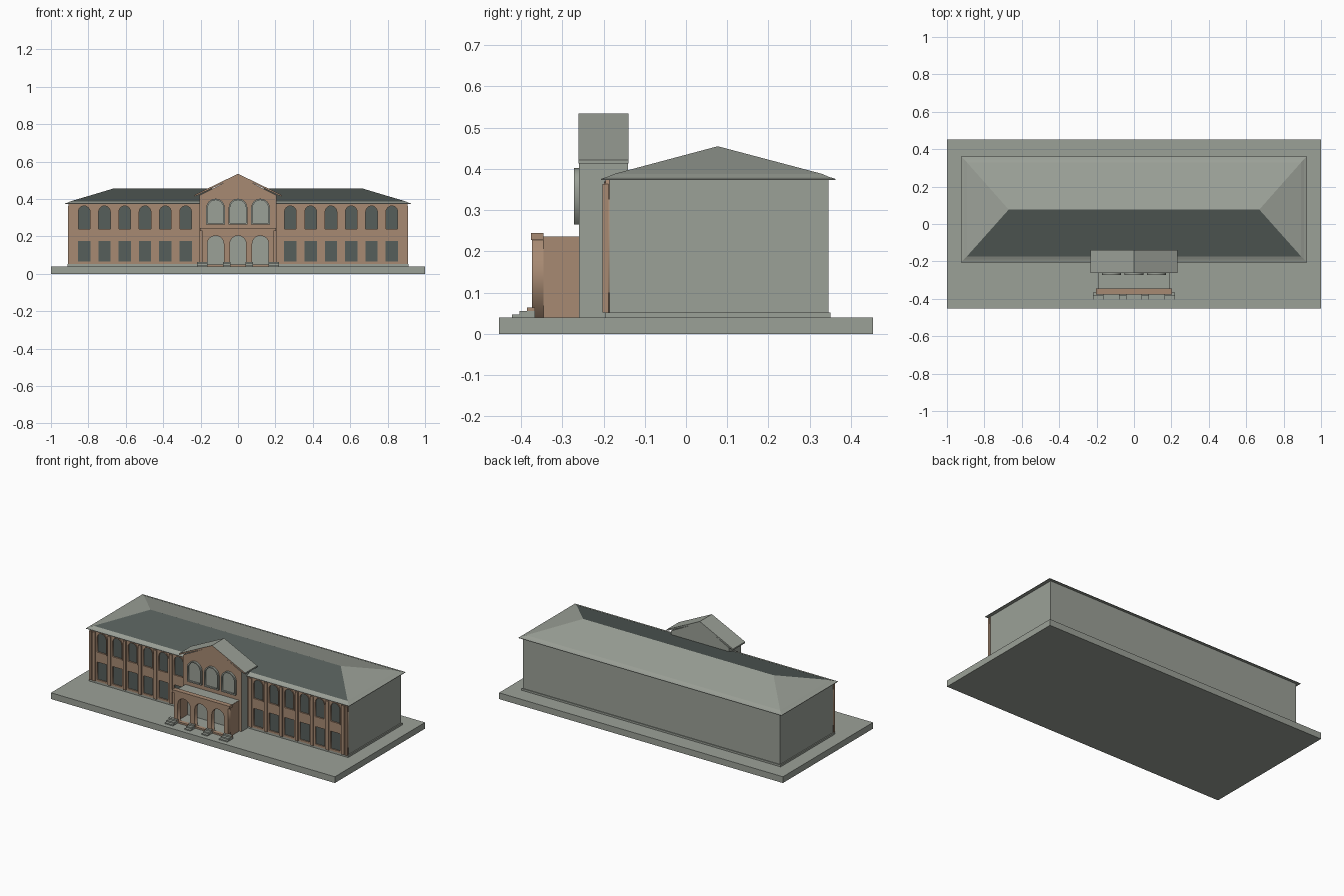
import bpy, bmesh, math
from mathutils import Matrix

if "Cube" in bpy.data.objects:
    bpy.data.objects.remove(bpy.data.objects["Cube"])


def material(name, rgb):
    m = bpy.data.materials.new(name)
    m.diffuse_color = (*rgb, 1)
    m.use_nodes = True
    m.node_tree.nodes["Principled BSDF"].inputs["Base Color"].default_value = m.diffuse_color
    return m


STONE = material("grey stone", (0.330, 0.355, 0.312))
BRICK = material("tan brick", (0.390, 0.255, 0.170))
SLATE = material("dark slate", (0.094, 0.114, 0.105))


def finish(name, bm, *mats):
    me = bpy.data.meshes.new(name)
    bmesh.ops.recalc_face_normals(bm, faces=bm.faces)
    bm.to_mesh(me)
    bm.free()
    for m in mats:
        me.materials.append(m)
    ob = bpy.data.objects.new(name, me)
    bpy.context.collection.objects.link(ob)
    return ob


def box(name, x0, x1, y0, y1, z0, z1, *mats):
    bm = bmesh.new()
    bmesh.ops.create_cube(bm, size=1)
    for v in bm.verts:
        v.co = ((x0 + x1) / 2 + v.co.x * (x1 - x0),
                (y0 + y1) / 2 + v.co.y * (y1 - y0),
                (z0 + z1) / 2 + v.co.z * (z1 - z0))
    return finish(name, bm, *mats)


def paint(ob, index, rule):
    """Give a material slot to faces whose normal satisfies the rule."""
    for p in ob.data.polygons:
        if rule(p.normal):
            p.material_index = index


def rect(x0, x1, z0, z1):
    return [(x0, z0), (x1, z0), (x1, z1), (x0, z1)]


def arch(cx, r, z0, spring, n=12):
    pts = [(cx - r, z0), (cx + r, z0)]
    return pts + [(cx + r * math.cos(math.pi * i / n),
                   spring + r * math.sin(math.pi * i / n)) for i in range(n + 1)]


def plate(name, loops, y0, y1, *mats):
    """Upright plate in x/z between y0 and y1; inner loops become holes."""
    cu = bpy.data.curves.new(name, 'CURVE')
    cu.dimensions = '2D'
    cu.fill_mode = 'BOTH'
    cu.extrude = (y1 - y0) / 2
    for pts in loops:
        sp = cu.splines.new('POLY')
        sp.points.add(len(pts) - 1)
        for p, (x, z) in zip(sp.points, pts):
            p.co = (x, z, 0, 1)
        sp.use_cyclic_u = True
    tmp = bpy.data.objects.new(name + "_outline", cu)
    bpy.context.collection.objects.link(tmp)
    bpy.context.view_layer.update()
    me = tmp.to_mesh()
    bm = bmesh.new()
    bm.from_mesh(me)
    tmp.to_mesh_clear()
    bpy.data.objects.remove(tmp)
    bmesh.ops.remove_doubles(bm, verts=bm.verts, dist=1e-5)
    bm.transform(Matrix.Translation((0, (y0 + y1) / 2, 0)) @ Matrix.Rotation(math.pi / 2, 4, 'X'))
    return finish(name, bm, *mats)


def prism(name, pts, y0, y1, *mats):
    """Extrude one x/z profile along y."""
    bm = bmesh.new()
    f = bm.faces.new([bm.verts.new((x, y0, z)) for x, z in pts])
    ext = bmesh.ops.extrude_face_region(bm, geom=[f])
    bmesh.ops.translate(bm, vec=(0, y1 - y0, 0),
                        verts=[g for g in ext['geom'] if isinstance(g, bmesh.types.BMVert)])
    return finish(name, bm, *mats)


def facing_front(n):
    return n.y < -0.9


# Ground slab, plinth and main block
box("ground_slab", -1, 1, -0.453, 0.453, 0, 0.04, STONE)
box("plinth", -0.912, 0.912, -0.195, 0.35, 0.04, 0.052, STONE)
box("main_block", -0.905, 0.905, -0.185, 0.345, 0.04, 0.378, STONE)

# Hipped roof: flared eave rings rising to a ridge, slate on the front slope
bm = bmesh.new()
rings = []
for inset, z in ((0, 0.373), (0, 0.376), (0.016, 0.381), (0.032, 0.388)):
    x, ya, yb = 0.926 - inset, -0.206 + inset, 0.362 - inset
    rings.append([bm.verts.new(c) for c in ((-x, ya, z), (x, ya, z), (x, yb, z), (-x, yb, z))])
bm.faces.new(rings[0])
for a, b in zip(rings, rings[1:]):
    for i in range(4):
        j = (i + 1) % 4
        bm.faces.new((a[i], a[j], b[j], b[i]))
left, right = bm.verts.new((-0.67, 0.077, 0.455)), bm.verts.new((0.67, 0.077, 0.455))
t = rings[3]
front = bm.faces.new((t[0], t[1], right, left))
bm.faces.new((t[1], t[2], right))
bm.faces.new((t[2], t[3], left, right))
bm.faces.new((t[3], t[0], left))
front.material_index = 1
finish("hip_roof", bm, STONE, SLATE)

# Window wings, six bays on each side of the centre
BAY = 0.1085
for side, label in ((-1, "left"), (1, "right")):
    centres = [side * (0.28 + BAY * i) for i in range(6)]
    x0, x1 = sorted((side * 0.2, side * 0.907))
    holes = []
    for c in centres:
        holes.append(rect(c - 0.033, c + 0.033, 0.065, 0.176))
        holes.append(arch(c, 0.032, 0.24, 0.332))
    plate(label + "_wing_wall", [rect(x0, x1, 0.052, 0.375)] + holes, -0.195, -0.185, BRICK)
    for c in centres:
        plate(label + "_lower_window", [rect(c - 0.034, c + 0.034, 0.064, 0.177)],
              -0.188, -0.184, SLATE)
        plate(label + "_upper_window", [arch(c, 0.033, 0.239, 0.332)], -0.188, -0.184, SLATE)
        plate(label + "_window_arch", [arch(c, 0.037, 0.235, 0.332), arch(c, 0.031, 0.241, 0.332)],
              -0.199, -0.194, BRICK)
    for i in range(7):
        c = side * (0.28 + BAY * (i - 0.5))
        box(label + "_pilaster", c - 0.010, c + 0.010, -0.202, -0.19, 0.052, 0.364, BRICK)
    c = side * 0.901
    box(label + "_corner_pier", c - 0.007, c + 0.007, -0.202, -0.188, 0.052, 0.364, BRICK)

# Gabled centre pavilion with brick front
pavilion = prism("pavilion", [(-0.205, 0.04), (0.205, 0.04), (0.205, 0.42), (0, 0.525), (-0.205, 0.42)],
                 -0.259, -0.141, STONE, BRICK)
paint(pavilion, 1, facing_front)
gable = prism("pavilion_roof", [(-0.233, 0.413), (0, 0.523), (0.233, 0.413), (0.233, 0.422),
                                (0, 0.535), (-0.233, 0.422)], -0.261, -0.139, STONE, BRICK)
paint(gable, 1, facing_front)
for c in (-0.12, 0, 0.12):
    plate("pavilion_window", [arch(c, 0.044, 0.27, 0.352)], -0.263, -0.258, STONE)
    plate("pavilion_window_frame", [arch(c, 0.050, 0.265, 0.352), arch(c, 0.042, 0.273, 0.352)],
          -0.272, -0.258, STONE)

# Entrance portico: arcade, side walls, deck, parapet and inner wall
plate("portico_arcade", [rect(-0.19, 0.19, 0.04, 0.235)] +
      [arch(c, 0.044, 0.05, 0.16) for c in (-0.12, 0, 0.12)], -0.373, -0.345, BRICK)
for s in (-1, 1):
    a, b = sorted((s * 0.17, s * 0.19))
    box("portico_side_wall", a, b, -0.346, -0.259, 0.04, 0.235, BRICK)
deck = box("portico_deck", -0.189, 0.189, -0.36, -0.259, 0.215, 0.236, BRICK, STONE)
paint(deck, 1, lambda n: abs(n.z) > 0.9)
box("portico_floor", -0.171, 0.171, -0.35, -0.259, 0.04, 0.05, STONE)
box("portico_inner_wall", -0.17, 0.17, -0.264, -0.258, 0.05, 0.215, STONE)
box("portico_parapet", -0.202, 0.202, -0.376, -0.345, 0.228, 0.245, BRICK)

# Stepped footings in front of the four piers
for x0, x1 in ((-0.22, -0.163), (-0.08, -0.04), (0.04, 0.08), (0.163, 0.22)):
    for y, z, m in ((-0.422, 0.047, STONE), (-0.404, 0.055, STONE), (-0.386, 0.064, BRICK)):
        ob = box("pier_step", x0, x1, y, -0.366, 0.04, z, STONE, m)
        paint(ob, 1, lambda n: abs(n.x) > 0.9)
